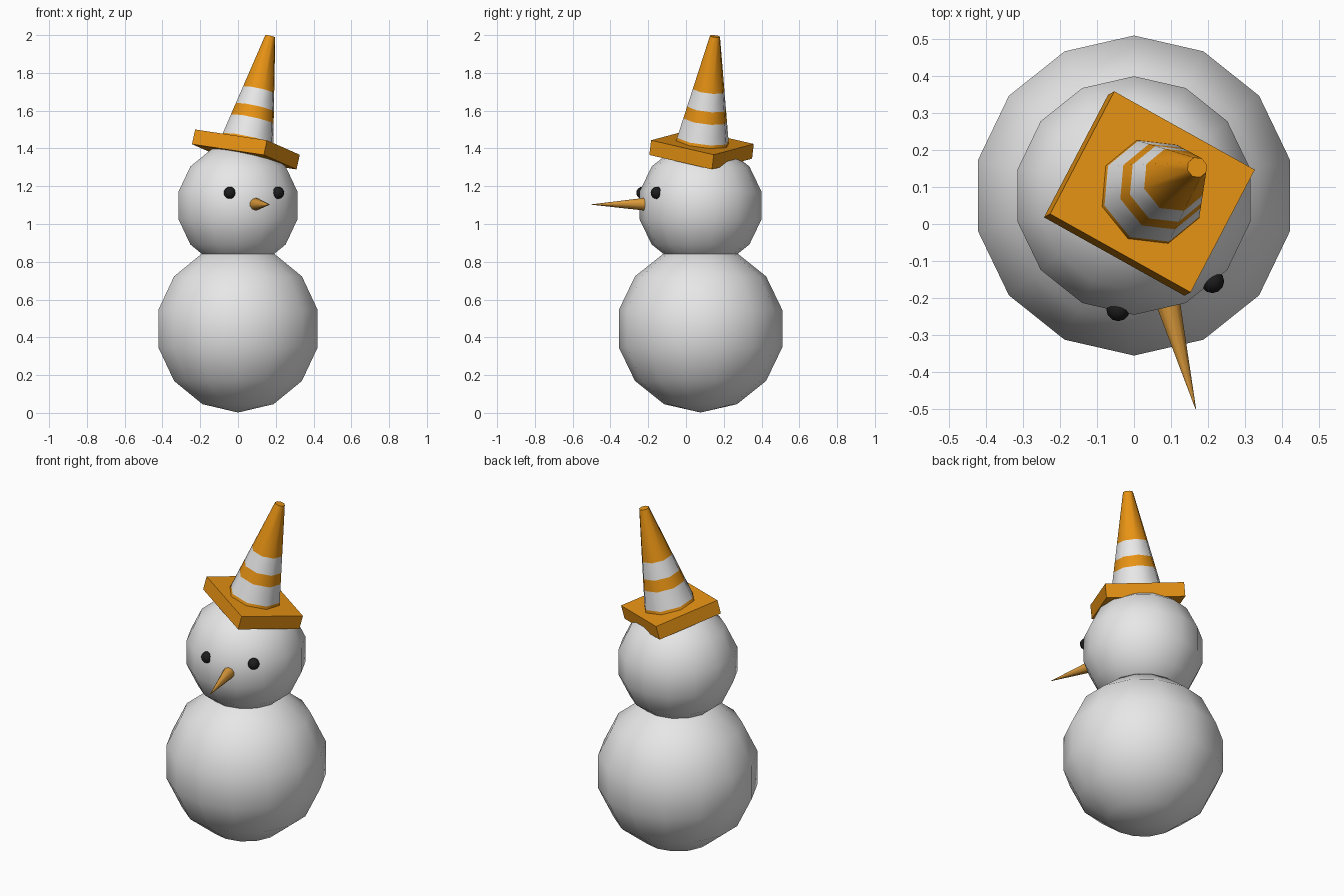
import bpy, bmesh, math
from mathutils import Vector, Matrix

if "Cube" in bpy.data.objects:
    bpy.data.objects.remove(bpy.data.objects["Cube"])


def mat(name, rgb):
    m = bpy.data.materials.new(name)
    m.diffuse_color = (*rgb, 1)
    m.use_nodes = True
    m.node_tree.nodes["Principled BSDF"].inputs["Base Color"].default_value = m.diffuse_color
    return m


SNOW = mat("snow_white", (0.8, 0.8, 0.8))
ORANGE = mat("hat_orange", (0.8, 0.29, 0.007))
CARROT = mat("carrot_orange", (0.72, 0.33, 0.045))
COAL = mat("coal_black", (0.012, 0.012, 0.012))


def finish(name, bm, mats, smooth=None):
    """Turn a bmesh into an object; smooth is a rule choosing smooth faces."""
    bmesh.ops.recalc_face_normals(bm, faces=bm.faces[:])
    for f in bm.faces:
        f.smooth = bool(smooth and smooth(f))
    me = bpy.data.meshes.new(name)
    bm.to_mesh(me)
    bm.free()
    for m in mats:
        me.materials.append(m)
    ob = bpy.data.objects.new(name, me)
    bpy.context.collection.objects.link(ob)
    return ob


def ball(name, centre, radius, material, segs=14, rings=7):
    bm = bmesh.new()
    bmesh.ops.create_uvsphere(bm, u_segments=segs, v_segments=rings, radius=radius)
    bmesh.ops.translate(bm, verts=bm.verts[:], vec=centre)
    return finish(name, bm, [material], lambda f: True)


# Snowballs
ball("body", (0, 0.077, 0.446), 0.444, SNOW)
ball("head", (0, 0.077, 1.098), 0.331, SNOW)

# Coal eyes
ball("left_eye", (-0.043, -0.231, 1.165), 0.032, COAL, 12, 8)
ball("right_eye", (0.212, -0.155, 1.165), 0.032, COAL, 12, 8)

# Carrot nose
tip, root = Vector((0.167, -0.5, 1.103)), Vector((0.086, -0.19, 1.105))
axis = tip - root
bm = bmesh.new()
bmesh.ops.create_cone(bm, cap_ends=True, segments=10, radius1=0.037, radius2=0.001,
                      depth=axis.length)
bm.transform(Matrix.Translation((tip + root) / 2) @ axis.to_track_quat('Z', 'Y').to_matrix().to_4x4())
finish("nose", bm, [CARROT], lambda f: len(f.verts) == 4)

# Tilted frame shared by the hat parts, origin on the plate's top face
ux = Vector((0.38, -0.212, -0.057)).normalized()
uz = ux.cross(Vector((0.17, 0.333, -0.076))).normalized()
uy = uz.cross(ux)
frame = Matrix((ux, uy, uz)).transposed().to_4x4()
frame.translation = (0.05, 0.087, 1.4335)

# Hat base plate
bm = bmesh.new()
bmesh.ops.create_cube(bm, size=1)
bm.transform(frame @ Matrix.Translation((0, 0, -0.04)) @ Matrix.Diagonal((0.439, 0.382, 0.08, 1)))
finish("hat_plate", bm, [ORANGE])

# Eight-sided striped hat cone
SIDES, TOP, R0, R1 = 8, 0.577, 0.146, 0.028
heights = [0, 0.016, 0.123, 0.188, 0.284, TOP]
bm = bmesh.new()
rings = []
for h in heights:
    r = R0 + (R1 - R0) * h / TOP
    rings.append([bm.verts.new((r * math.cos(a), r * math.sin(a), h))
                  for a in (math.tau * i / SIDES for i in range(SIDES))])
for k in range(len(rings) - 1):
    for i in range(SIDES):
        j = (i + 1) % SIDES
        f = bm.faces.new((rings[k][i], rings[k][j], rings[k + 1][j], rings[k + 1][i]))
        f.material_index = k % 2          # alternate orange and white bands
bm.faces.new(rings[0][::-1])
bm.faces.new(rings[-1])
for ring in (rings[0], rings[-1]):        # keep cap rims crisp
    for i in range(SIDES):
        bm.edges.get((ring[i], ring[(i + 1) % SIDES])).smooth = False
bm.transform(frame)
finish("hat_cone", bm, [ORANGE, SNOW], lambda f: len(f.verts) == 4)
